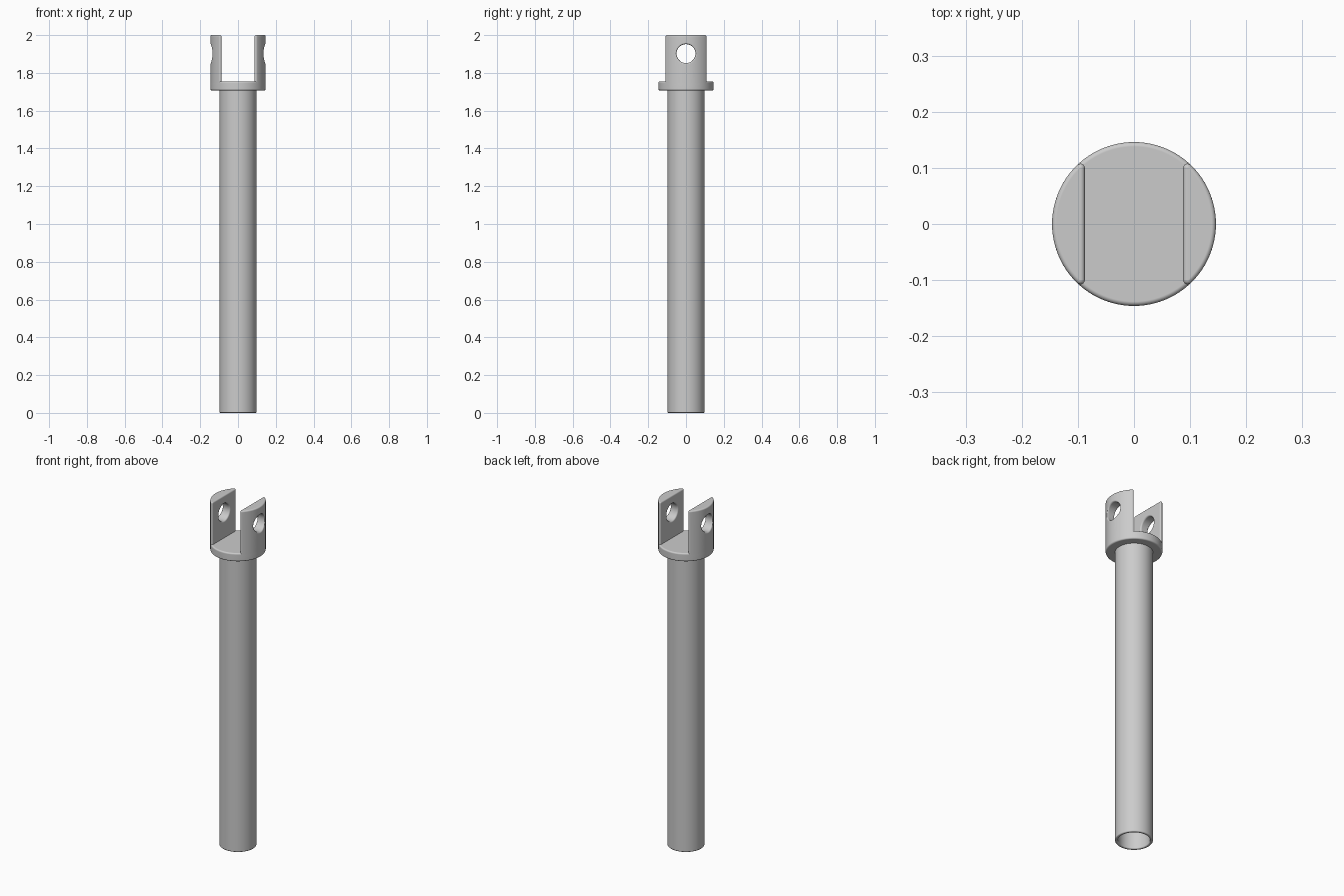
import bpy, bmesh
from math import pi, sin, cos, sqrt, atan2, radians

if "Cube" in bpy.data.objects:
    bpy.data.objects.remove(bpy.data.objects["Cube"], do_unlink=True)

SEG = 96
R = 0.146                   # head radius
SHAFT, BORE = 0.098, 0.082  # tube radii
ROUND = 0.008               # edge rounding
BASE, FLOOR, TOP = 1.707, 1.755, 2.0
SLOT = 0.0875               # half width of the fork slot
HOLE, HOLE_Z = 0.05, 1.902

steel = bpy.data.materials.new("grey steel")
steel.use_nodes = True
GREY = (0.6, 0.6, 0.6, 1)
steel.diffuse_color = GREY
steel.node_tree.nodes["Principled BSDF"].inputs["Base Color"].default_value = GREY


def arc(cx, cy, r, start, end, n=5):
    """Points on an arc, angles in radians."""
    return [(cx + r * cos(start + (end - start) * i / n),
             cy + r * sin(start + (end - start) * i / n)) for i in range(n + 1)]


def make_object(name, bm):
    bmesh.ops.remove_doubles(bm, verts=bm.verts, dist=0.00002)
    bmesh.ops.recalc_face_normals(bm, faces=bm.faces)
    mesh = bpy.data.meshes.new(name)
    bm.to_mesh(mesh)
    bm.free()
    obj = bpy.data.objects.new(name, mesh)
    bpy.context.collection.objects.link(obj)
    mesh.materials.append(steel)
    return obj


def activate(obj):
    bpy.ops.object.select_all(action='DESELECT')
    obj.select_set(True)
    bpy.context.view_layer.objects.active = obj


def smooth(obj):
    activate(obj)
    bpy.ops.object.shade_smooth_by_angle(angle=radians(35))
    obj.modifiers.new("Flat faces stay flat", 'WEIGHTED_NORMAL').keep_sharp = True


def loft(name, rings):
    """Skin a stack of equal point rings and cap both ends."""
    bm = bmesh.new()
    loops = [[bm.verts.new(p) for p in ring] for ring in rings]
    n = len(loops[0])
    for a, b in zip(loops, loops[1:]):
        for i in range(n):
            j = (i + 1) % n
            bm.faces.new((a[i], a[j], b[j], b[i]))
    bm.faces.new(loops[0])
    bm.faces.new(loops[-1])
    return make_object(name, bm)


def turn(name, profile):
    """Turned part from a (radius, height) profile, capped at both ends."""
    angles = [2 * pi * i / SEG for i in range(SEG)]
    obj = loft(name, [[(r * cos(a), r * sin(a), z) for a in angles]
                      for r, z in profile])
    smooth(obj)
    return obj


# Hollow shaft with a rounded open lower rim
LIP = 0.006
turn("shaft",
     [(BORE, BASE), (BORE, LIP)]
     + arc(BORE + LIP, LIP, LIP, pi, 1.5 * pi)
     + arc(SHAFT - LIP, LIP, LIP, -pi / 2, 0)
     + [(SHAFT, BASE + 0.01)])

# Flange under the fork
turn("flange",
     [(SHAFT - 0.01, BASE)]
     + arc(R - ROUND, BASE + ROUND, ROUND, -pi / 2, 0)
     + arc(R - ROUND, FLOOR - ROUND, ROUND, 0, pi / 2))

# Fork arm: circle segment with rounded corners and a rounded top
CX = SLOT + ROUND
CY = sqrt((R - ROUND) ** 2 - CX ** 2)
A = atan2(CY, CX)


def arm_plan(d):
    """Arm outline shrunk inwards by d."""
    return (arc(CX, CY, ROUND - d, pi, A)
            + arc(0, 0, R - d, A, -A, 32)[1:-1]
            + arc(CX, -CY, ROUND - d, -A, -pi))


levels = [(0, FLOOR - ROUND - 0.002)]
for i in range(6):
    t = i * pi / 10
    levels.append((0.96 * ROUND * (1 - cos(t)), TOP - ROUND + ROUND * sin(t)))
arm = loft("fork_arm_left", [[(x, y, z) for x, y in arm_plan(d)] for d, z in levels])

# Pin hole cutter, flared at the flat inner face and the curved outer face
rings = []


def add_ring(radius, position):
    ring = []
    for i in range(64):
        a = 2 * pi * i / 64
        y = radius * cos(a)
        ring.append((position(y), y, HOLE_Z + radius * sin(a)))
    rings.append(ring)


def outer(depth):
    return lambda y: sqrt(R * R - y * y) - depth


add_ring(HOLE + ROUND, lambda y: SLOT - 0.02)
steps = [(HOLE + ROUND * (1 - sin(i * pi / 8)), ROUND * (1 - cos(i * pi / 8)))
         for i in range(5)]
for radius, depth in steps:
    add_ring(radius, lambda y: SLOT + depth)
for radius, depth in reversed(steps):
    add_ring(radius, outer(depth))
add_ring(HOLE + ROUND, outer(-0.03))
cutter = loft("pin_hole_cutter", rings)
cutter.hide_render = True

activate(arm)
cut = arm.modifiers.new("Pin hole", 'BOOLEAN')
cut.operation = 'DIFFERENCE'
cut.solver = 'EXACT'
cut.object = cutter
bpy.ops.object.modifier_apply(modifier=cut.name)
bpy.data.objects.remove(cutter, do_unlink=True)
smooth(arm)

# Opposite arm is the same part turned half round
right_arm = arm.copy()
right_arm.name = "fork_arm_right"
right_arm.rotation_euler.z = pi
bpy.context.collection.objects.link(right_arm)
